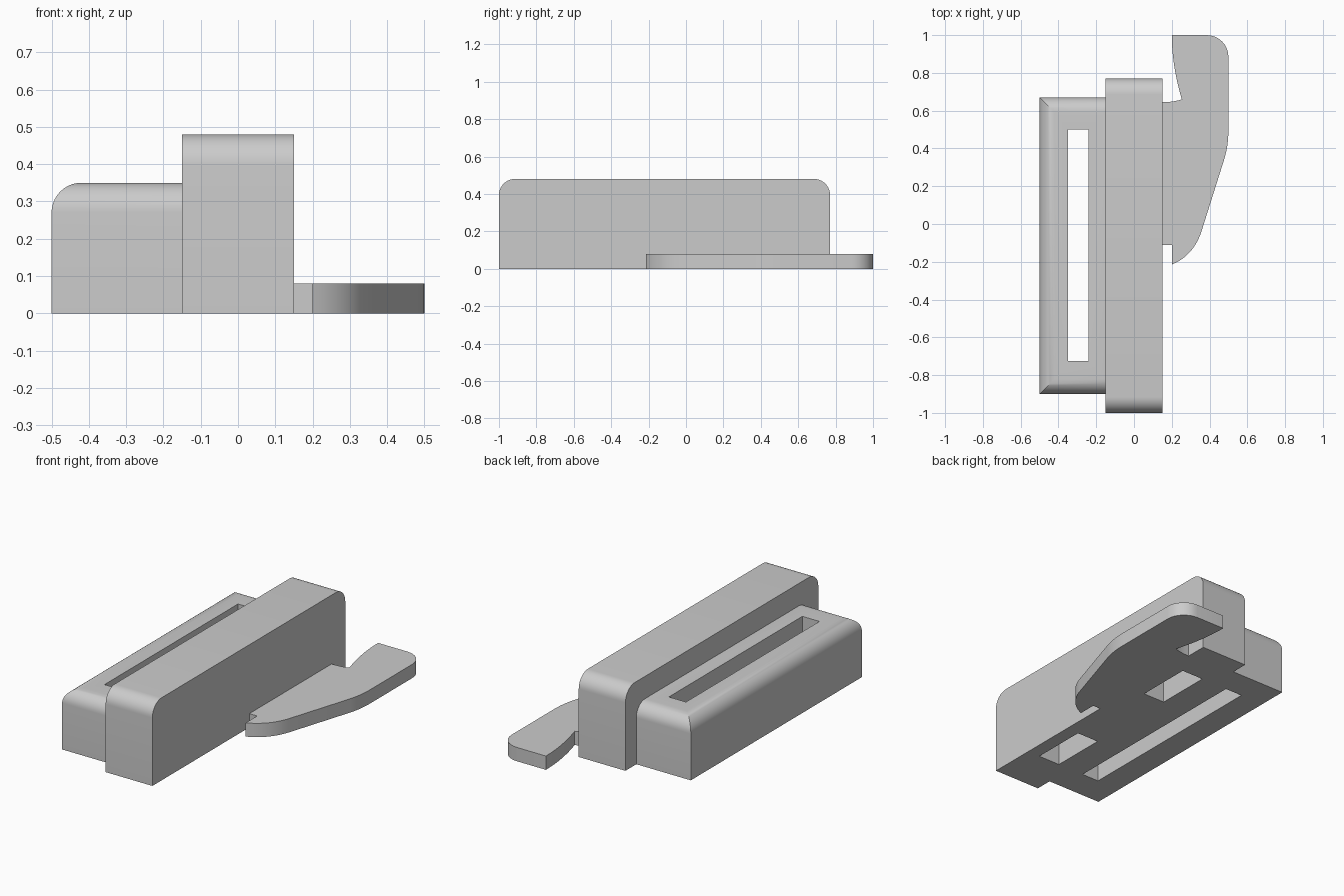
import bpy
import bmesh
import math
from mathutils import Vector

cube = bpy.data.objects.get("Cube")
if cube:
    bpy.data.objects.remove(cube, do_unlink=True)

grey = bpy.data.materials.new("plain grey")
grey.use_nodes = True
colour = (0.6, 0.6, 0.6, 1)
grey.diffuse_color = colour
grey.node_tree.nodes["Principled BSDF"].inputs["Base Color"].default_value = colour


def make_object(name, bm):
    bmesh.ops.recalc_face_normals(bm, faces=bm.faces[:])
    mesh = bpy.data.meshes.new(name)
    bm.to_mesh(mesh)
    bm.free()
    mesh.materials.append(grey)
    obj = bpy.data.objects.new(name, mesh)
    bpy.context.collection.objects.link(obj)
    return obj


def box(name, low, high, radius=0, rounded=None):
    """Box between two corners; top edges picked by the rule are rounded."""
    low, high = Vector(low), Vector(high)
    bm = bmesh.new()
    bmesh.ops.create_cube(bm, size=1)
    for v in bm.verts:
        v.co = (low + high) / 2 + v.co * (high - low)
    if rounded:
        edges = []
        for e in bm.edges:
            mid = (e.verts[0].co + e.verts[1].co) / 2
            if abs(mid.z - high.z) < 1e-4 and rounded(mid, low, high):
                edges.append(e)
        bmesh.ops.bevel(bm, geom=edges, offset=radius, segments=10,
                        profile=0.5, affect='EDGES')
    return make_object(name, bm)


def cut(target, name, low, high):
    cutter = box(name, low, high)
    cutter.hide_render = True
    cutter.hide_viewport = True
    mod = target.modifiers.new(name, 'BOOLEAN')
    mod.operation = 'DIFFERENCE'
    mod.solver = 'EXACT'
    mod.object = cutter


def apply_and_smooth(obj):
    bpy.context.view_layer.update()
    graph = bpy.context.evaluated_depsgraph_get()
    mesh = bpy.data.meshes.new_from_object(obj.evaluated_get(graph))
    obj.modifiers.clear()
    obj.data = mesh
    bpy.ops.object.select_all(action='DESELECT')
    obj.select_set(True)
    bpy.context.view_layer.objects.active = obj
    bpy.ops.object.shade_smooth_by_angle(angle=math.radians(30))


def arc(cx, cy, r, start, end, n=8):
    angles = [math.radians(start + (end - start) * i / n) for i in range(n + 1)]
    return [(cx + r * math.cos(a), cy + r * math.sin(a)) for a in angles]


def bezier(p0, p1, p2, n=10):
    p0, p1, p2 = Vector(p0), Vector(p1), Vector(p2)
    points = []
    for i in range(n + 1):
        t = i / n
        points.append(tuple(p0.lerp(p1, t).lerp(p1.lerp(p2, t), t)))
    return points


# Tall body, rounded over both ends, with two blind pockets underneath
body = box("main_body", (-0.15, -1, 0), (0.15, 0.77, 0.48), 0.085,
           lambda m, a, b: abs(m.x) < 0.01)
for label, y in (("front", -0.725), ("back", 0.17)):
    cut(body, label + "_pocket_cutter", (-0.07, y, -0.1), (0.07, y + 0.33, 0.35))

# Lower side block, rounded on its three outer edges, with a through slot
block = box("side_block", (-0.5, -0.9, 0), (-0.15, 0.67, 0.35), 0.08,
            lambda m, a, b: m.x < b.x - 0.01)
cut(block, "slot_cutter", (-0.35, -0.725, -0.1), (-0.24, 0.5, 0.5))

# Flat lever plate with a curved outline
outline = [(0.15, -0.11), (0.2, -0.11)]
outline += bezier((0.2, -0.215), (0.32, -0.165), (0.36, -0.03))
outline += bezier((0.48, 0.35), (0.5, 0.42), (0.5, 0.5))
outline += arc(0.385, 0.885, 0.115, 0, 90)
outline += bezier((0.2, 1), (0.2, 0.84), (0.253, 0.66))
outline += bezier((0.253, 0.66), (0.21, 0.645), (0.15, 0.645), 5)[1:]
bm = bmesh.new()
base = bm.faces.new([bm.verts.new((x, y, 0)) for x, y in outline])
side = bmesh.ops.extrude_face_region(bm, geom=[base], use_keep_orig=True)
bmesh.ops.translate(bm, vec=(0, 0, 0.08),
                    verts=[g for g in side["geom"] if isinstance(g, bmesh.types.BMVert)])
lever = make_object("lever_plate", bm)

for obj in (body, block, lever):
    apply_and_smooth(obj)
for obj in [o for o in bpy.data.objects if o.name.endswith("_cutter")]:
    bpy.data.objects.remove(obj, do_unlink=True)
